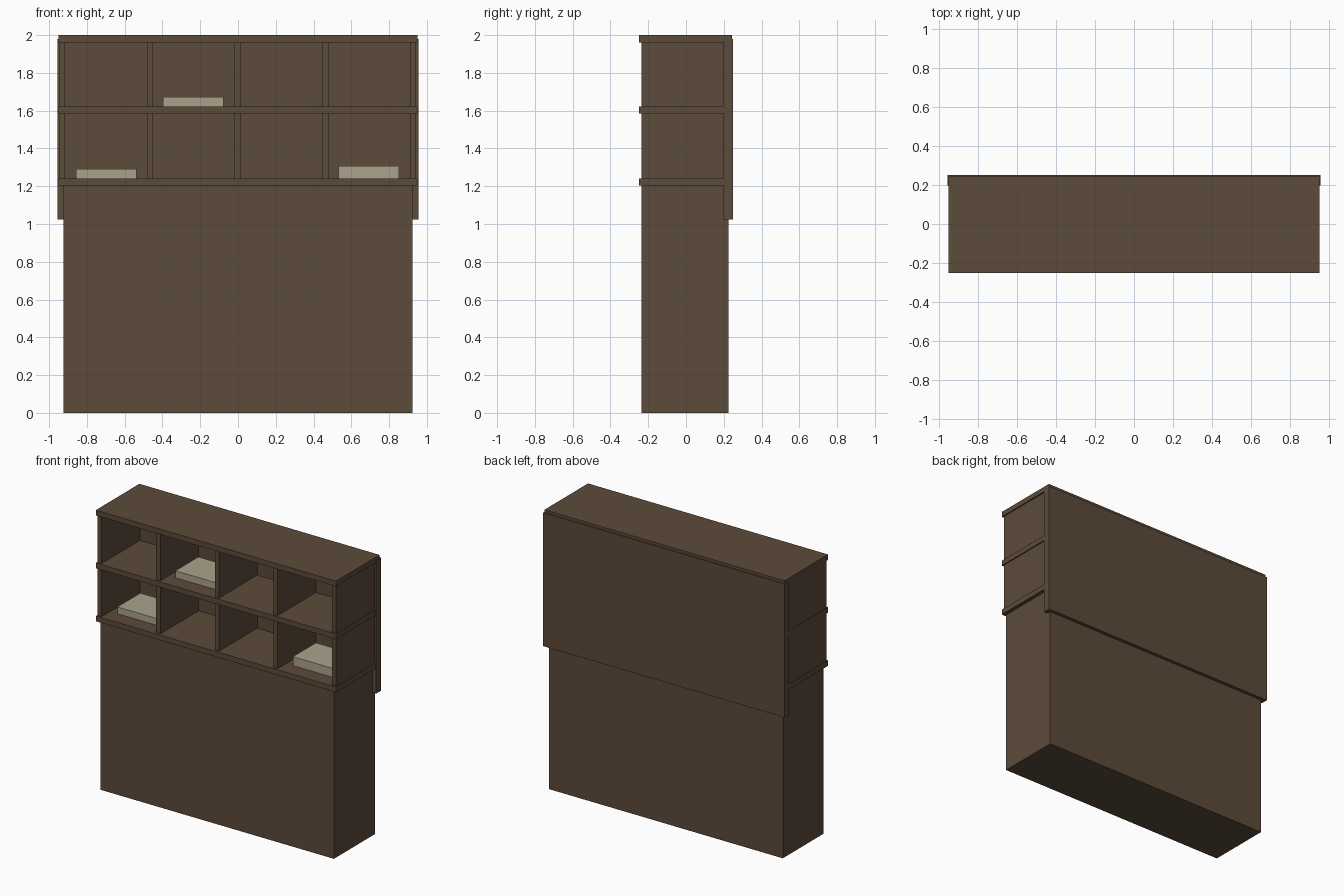
import bpy

cube = bpy.data.objects.get("Cube")
if cube:
    bpy.data.objects.remove(cube, do_unlink=True)


def make_material(name, rgb):
    mat = bpy.data.materials.new(name)
    mat.use_nodes = True
    color = (*rgb, 1.0)
    mat.diffuse_color = color
    bsdf = next(n for n in mat.node_tree.nodes if n.type == 'BSDF_PRINCIPLED')
    bsdf.inputs["Base Color"].default_value = color
    return mat


wood = make_material("dark_wood", (0.107, 0.069, 0.042))
paper = make_material("paper", (0.40, 0.36, 0.26))


def box(name, xs, ys, zs, mat):
    """Axis-aligned box spanning the given x, y and z ranges."""
    spans = (xs, ys, zs)
    bpy.ops.mesh.primitive_cube_add(size=1, location=[(a + b) / 2 for a, b in spans])
    obj = bpy.context.object
    obj.name = name
    obj.scale = [b - a for a, b in spans]
    bpy.ops.object.transform_apply(location=False, rotation=False, scale=True)
    obj.data.materials.append(mat)
    return obj


# Solid counter and the backing panel behind the pigeonholes
box("base_cabinet", (-0.925, 0.925), (-0.236, 0.226), (0, 1.205), wood)
box("back_panel", (-0.956, 0.956), (0.198, 0.25), (1.025, 1.98), wood)

# Three overhanging boards
shelf_tops = {"lower_shelf": 1.242, "middle_shelf": 1.622, "top_board": 2.0}
for name, top in shelf_tops.items():
    box(name, (-0.951, 0.951), (-0.25, 0.243), (top - 0.038, top), wood)

# Evenly spaced uprights in both tiers
tops = list(shelf_tops.values())
for tier, (low, high) in zip(("lower", "upper"), zip(tops, tops[1:])):
    for i in range(5):
        x = -0.931 + i * 0.4645
        box(f"{tier}_upright_{i + 1}", (x - 0.016, x + 0.016),
            (-0.236, 0.2), (low, high - 0.038), wood)

# Paper stacks lying in three pigeonholes
stacks = [(-0.858, tops[0], 0.048), (-0.398, tops[1], 0.05), (0.533, tops[0], 0.064)]
for i, (x, z, height) in enumerate(stacks):
    box(f"paper_stack_{i + 1}", (x, x + 0.32), (-0.14, 0.12), (z, z + height), paper)
